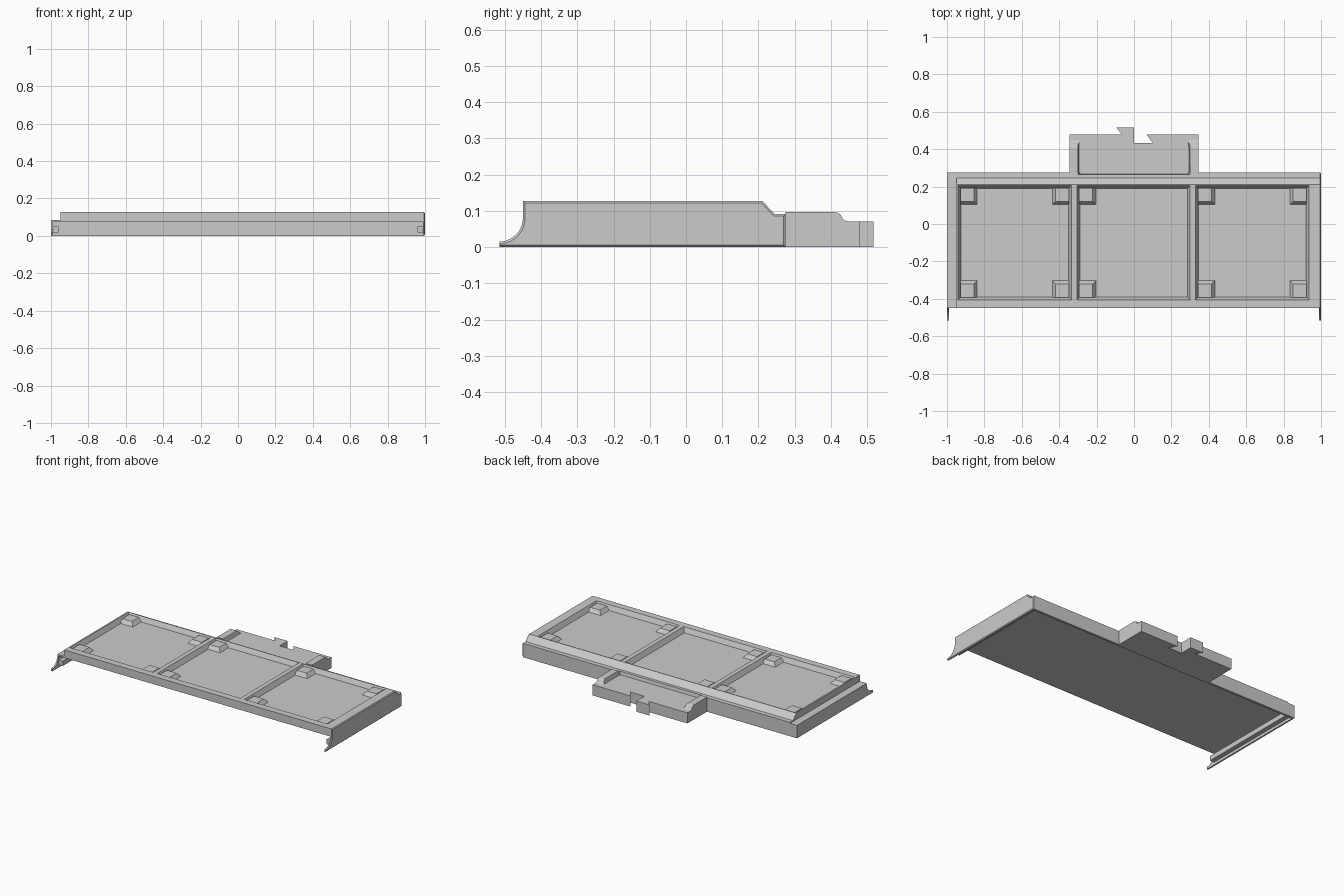
import bpy, bmesh, math

if "Cube" in bpy.data.objects:
    bpy.data.objects.remove(bpy.data.objects["Cube"])


def finish(name, bm):
    bmesh.ops.recalc_face_normals(bm, faces=bm.faces)
    me = bpy.data.meshes.new(name)
    bm.to_mesh(me)
    bm.free()
    ob = bpy.data.objects.new(name, me)
    bpy.context.collection.objects.link(ob)
    return ob


def loft(name, a, b):
    """Solid between two matching point loops."""
    bm = bmesh.new()
    va = [bm.verts.new(p) for p in a]
    vb = [bm.verts.new(p) for p in b]
    bm.faces.new(va)
    bm.faces.new(vb[::-1])
    n = len(a)
    for i in range(n):
        j = (i + 1) % n
        bm.faces.new((va[i], vb[i], vb[j], va[j]))
    return finish(name, bm)


def side_prism(name, yz, x0, x1):
    return loft(name, [(x0, y, z) for y, z in yz], [(x1, y, z) for y, z in yz])


def frustum(name, low, z0, high, z1):
    """Tapered block from two rectangles (x0, x1, y0, y1)."""
    def rect(r, z):
        return [(r[0], r[2], z), (r[1], r[2], z), (r[1], r[3], z), (r[0], r[3], z)]
    return loft(name, rect(low, z0), rect(high, z1))


def cut(ob, cutter):
    cutter.hide_render = True
    cutter.hide_viewport = True
    cutter.display_type = 'WIRE'
    m = ob.modifiers.new("cut", 'BOOLEAN')
    m.operation = 'DIFFERENCE'
    m.solver = 'EXACT'
    m.object = cutter


# Main deck: raised slab, sloped back edge and back wall, open underneath
deck = side_prism("deck", [(-.45, .075), (-.45, .127), (.21, .127), (.245, .091),
                           (.275, .091), (.275, 0), (.26, 0), (.26, .075)], -.95, .99)
# Lower ledge along the left end
side_prism("left_ledge", [(-.45, .075), (-.45, .085), (.275, .085), (.275, 0),
                          (.26, 0), (.26, .075)], -.99, -.95)

# End plates with concave front feet
arc = [(-.515 + .065 * math.cos(t), .08 + .065 * math.sin(t))
       for t in [-math.pi / 2 + math.pi / 2 * i / 10 for i in range(11)]]
side_prism("left_end_plate", [(.275, 0), (-.515, 0)] + arc + [(-.45, .085), (.275, .085)],
           -1, -.99)
right_top = [(-.45, .127), (.21, .127), (.245, .091), (.275, .091)]
side_prism("right_end_plate", [(.275, 0), (-.515, 0)] + arc + right_top, .99, .995)
# Chamfered outer skin of the right plate
outer = [(.275, 0), (-.515, 0)] + arc + right_top
arc_in = [(-.515 + .071 * math.cos(t), .08 + .071 * math.sin(t))
          for t in [-math.pi / 2 + math.pi / 2 * i / 10 for i in range(11)]]
inner = [(.269, .005), (-.511, .005)] + arc_in + [(-.444, .122), (.207, .122),
                                                  (.242, .086), (.269, .086)]
loft("right_plate_chamfer", [(.995, y, z) for y, z in outer],
     [(1, y, z) for y, z in inner])

# Guide rails under the deck at both ends
for s, side in ((-1, "left"), (1, "right")):
    xs = sorted((s * .96, s * .99))
    frustum(side + "_guide_rail", (*xs, -.45, .26), .018, (*xs, -.45, .26), .05)

# Three recessed trays with corner pads (the middle one has pads on its left only)
FLOOR, Y0, Y1 = .096, -.405, .205
trays = [("left", -.94, -.335, (1, -1)), ("middle", -.305, .30, (1,)),
         ("right", .33, .935, (1, -1))]
for label, x0, x1, sides in trays:
    i = .015
    cut(deck, frustum(label + "_tray_cutter", (x0 + i, x1 - i, Y0 + i, Y1 - i), FLOOR,
                      (x0 - .002, x1 + .002, Y0 - .002, Y1 + .002), .131))
    for sx in sides:
        for sy in (1, -1):
            cx = x0 if sx > 0 else x1
            cy = Y0 if sy > 0 else Y1

            def pad(start, end):
                xs = sorted((cx + sx * start, cx + sx * end))
                ys = sorted((cy + sy * start, cy + sy * end))
                return (*xs, *ys)
            frustum(label + "_tray_pad", pad(.012, .104), FLOOR - .003, pad(.012, .084), .12)

# Recess running from the back ledge into the connector tab
cut(deck, frustum("tab_recess_cutter", (-.29, .29, .268, .3), .07,
                  (-.302, .302, .262, .3), .1))

# Connector tab with interlocking hook and notch
outline = [(-.345, .275), (-.345, .478), (-.065, .478), (-.095, .517), (0, .517),
           (0, .433), (.1, .433), (.068, .478), (.345, .478), (.345, .275)]
loft("connector_tab", [(x, y, 0) for x, y in outline], [(x, y, .07) for x, y in outline])

# Raised side rails of the tab with curved ends and slanted inner faces
rail = [(.275, .06), (.275, .096), (.41, .096), (.42, .094), (.427, .088), (.431, .08),
        (.438, .073), (.45, .07), (.45, .06)]
for s, side in ((-1, "left"), (1, "right")):
    loft(side + "_tab_rail", [(s * (.29 + max(0, z - .07) * .4), y, z) for y, z in rail],
         [(s * .345, y, z) for y, z in rail])
